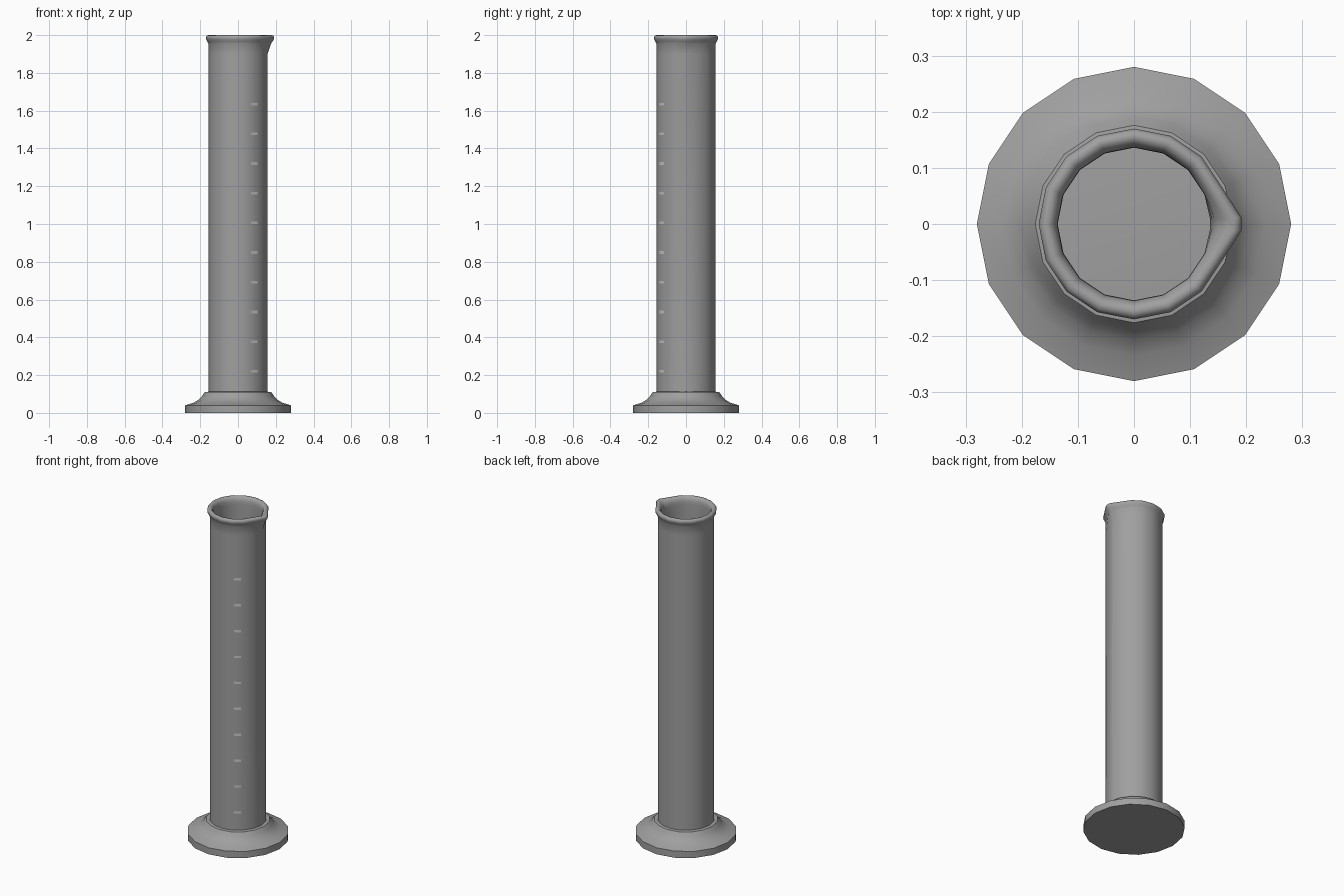
import bpy, bmesh, math
from mathutils import Matrix

if "Cube" in bpy.data.objects:
    bpy.data.objects.remove(bpy.data.objects["Cube"])

SIDES = 16
STEP = 2 * math.pi / SIDES


def grey(name, value):
    mat = bpy.data.materials.new(name)
    mat.diffuse_color = (value, value, value, 1)
    mat.use_nodes = True
    mat.node_tree.nodes["Principled BSDF"].inputs["Base Color"].default_value = mat.diffuse_color
    return mat


BODY = grey("dark_grey", 0.35)
PALE = grey("pale_grey", 0.6)


def finish(bm, name, mat, angle=40):
    mesh = bpy.data.meshes.new(name)
    bm.to_mesh(mesh)
    bm.free()
    mesh.materials.append(mat)
    obj = bpy.data.objects.new(name, mesh)
    bpy.context.collection.objects.link(obj)
    bpy.ops.object.select_all(action='DESELECT')
    bpy.context.view_layer.objects.active = obj
    obj.select_set(True)
    bpy.ops.object.shade_smooth_by_angle(angle=math.radians(angle))
    return obj


def lathe(name, profile, angles, tip=(), smooth=40):
    """Spin (radius, z, spout push) rows; 'tip' lists the pushed columns."""
    bm = bmesh.new()
    rings = []
    for r, z, push in profile:
        ring = []
        for i, a in enumerate(angles):
            rr = r + (push if i in tip else 0)
            ring.append(bm.verts.new((rr * math.cos(a), rr * math.sin(a), z)))
        rings.append(ring)
    n = len(angles)
    for lo, hi in zip(rings, rings[1:]):
        for i in range(n):
            j = (i + 1) % n
            bm.faces.new((lo[i], lo[j], hi[j], hi[i]))
    bm.faces.new(rings[0])
    bm.faces.new(rings[-1])
    bmesh.ops.recalc_face_normals(bm, faces=bm.faces)
    return finish(bm, name, BODY, smooth)


# Foot: wide disc sweeping up into a collar
foot = [(0.28, 0, 0), (0.28, 0.04, 0), (0.235, 0.054, 0), (0.208, 0.07, 0),
        (0.192, 0.087, 0), (0.182, 0.102, 0), (0.176, 0.11, 0), (0.157, 0.112, 0)]
lathe("foot", foot, [i * STEP for i in range(SIDES)])

# Tube: outer wall, rolled rim with pouring spout, inner wall and floor
spout_half = math.radians(3.5)
angles = [spout_half] + [i * STEP for i in range(1, SIDES)] + [-spout_half]
tube = [(0.157, 0.05, 0), (0.157, 1.90, 0), (0.157, 1.955, 0.018),
        (0.163, 1.967, 0.021), (0.169, 1.979, 0.022), (0.17, 1.989, 0.022),
        (0.165, 1.997, 0.022), (0.157, 2.0, 0.022), (0.148, 1.997, 0.019),
        (0.141, 1.988, 0.013), (0.137, 1.975, 0.007), (0.136, 1.955, 0.003),
        (0.136, 1.90, 0), (0.136, 0.09, 0)]
lathe("tube", tube, angles, tip=(0, SIDES), smooth=62)

# Graduation marks: plain flat dashes on one facet of the tube
bm = bmesh.new()
facet = -2.5 * STEP
apothem = 0.157 * math.cos(STEP / 2) + 0.001
for k in range(10):
    place = (Matrix.Rotation(facet, 4, 'Z')
             @ Matrix.Translation((apothem, 0, 0.22 + k * 0.1572))
             @ Matrix.Diagonal((1, 0.04, 0.014, 1))
             @ Matrix.Rotation(math.pi / 2, 4, 'Y'))
    bmesh.ops.create_grid(bm, x_segments=1, y_segments=1, size=0.5, matrix=place)
finish(bm, "graduation_marks", PALE)
